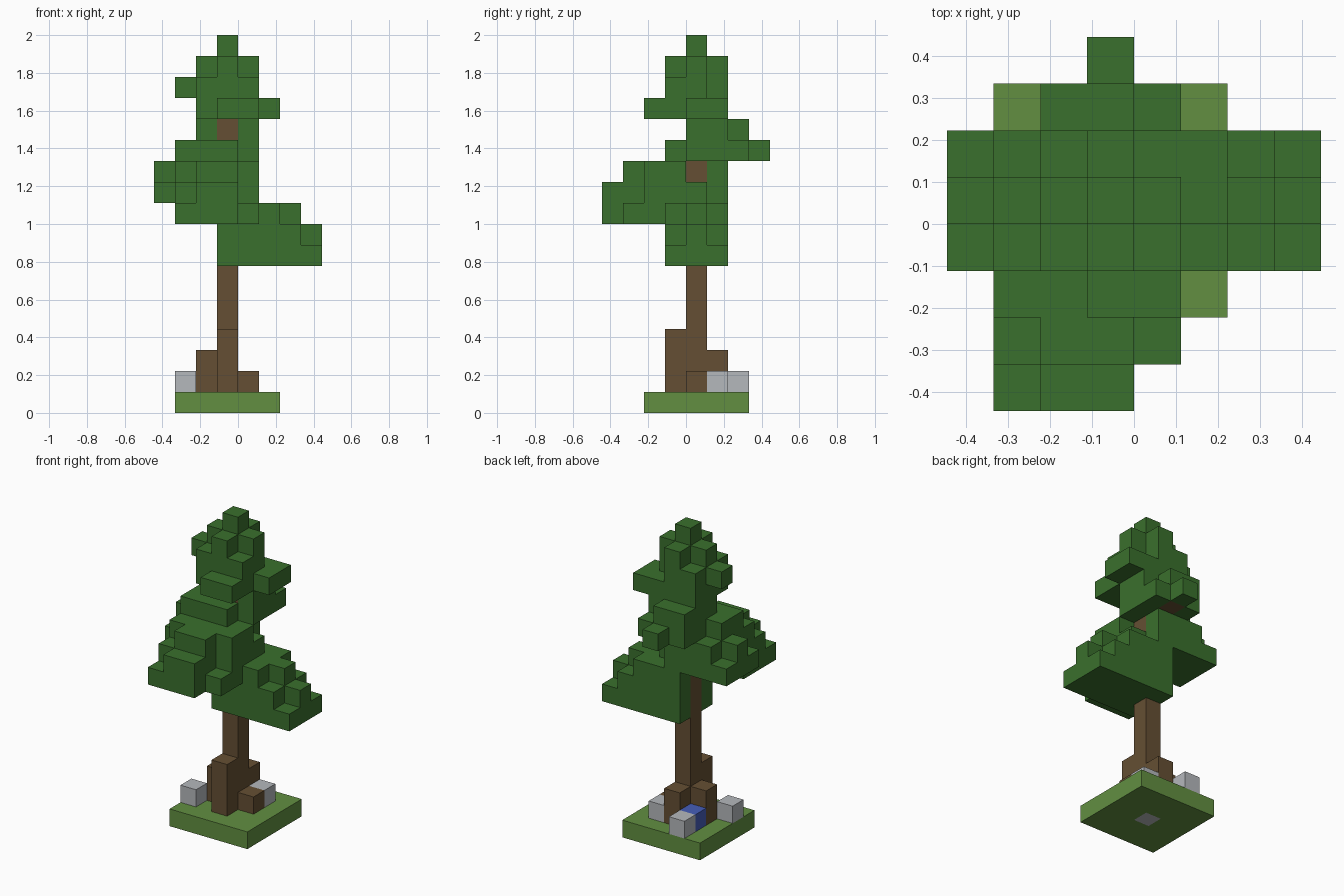
import bpy, bmesh
from mathutils import Vector

cube = bpy.data.objects.get("Cube")
if cube:
    bpy.data.objects.remove(cube, do_unlink=True)

UNIT = 1 / 9      # edge of one block
filled = {}       # block cell -> part name, first part wins
materials = {}    # part name -> material


def make_material(name, colour):
    mat = bpy.data.materials.new(name)
    mat.use_nodes = True
    mat.diffuse_color = (*colour, 1)
    bsdf = next(n for n in mat.node_tree.nodes if n.type == 'BSDF_PRINCIPLED')
    bsdf.inputs["Base Color"].default_value = (*colour, 1)
    bsdf.inputs["Roughness"].default_value = 0.9
    return mat


def fill(part, mat, *boxes):
    """Claim the free cells of boxes given as x0, x1, y0, y1, z0, z1."""
    materials[part] = mat
    for x0, x1, y0, y1, z0, z1 in boxes:
        for x in range(x0, x1):
            for y in range(y0, y1):
                for z in range(z0, z1):
                    filled.setdefault((x, y, z), part)


def build(part):
    """Make one mesh from the exposed block faces of a part."""
    bm = bmesh.new()
    for cell in [c for c, owner in filled.items() if owner == part]:
        centre = Vector(cell) + Vector((.5, .5, .5))
        for axis in range(3):
            for sign in (-1, 1):
                normal = Vector((0, 0, 0))
                normal[axis] = sign
                if tuple(int(a + b) for a, b in zip(cell, normal)) in filled:
                    continue
                u = Vector((0, 0, 0))
                u[(axis + 1) % 3] = .5
                v = normal.cross(u)
                mid = centre + normal / 2
                corners = (mid - u - v, mid + u - v, mid + u + v, mid - u + v)
                bm.faces.new([bm.verts.new(p * UNIT) for p in corners])
    bmesh.ops.remove_doubles(bm, verts=bm.verts, dist=UNIT / 100)
    bmesh.ops.dissolve_limit(bm, angle_limit=0.01, verts=bm.verts, edges=bm.edges)
    mesh = bpy.data.meshes.new(part)
    bm.to_mesh(mesh)
    bm.free()
    mesh.materials.append(materials[part])
    bpy.context.collection.objects.link(bpy.data.objects.new(part, mesh))


leaf = make_material("leaf green", (.042, .162, .026))
grass = make_material("grass green", (.122, .275, .053))
bark = make_material("bark brown", (.130, .078, .033))
stone = make_material("stone grey", (.462, .479, .503))
blue = make_material("blue", (.06, .11, .48))

# Ground: loose stones, one blue block, a buried stone and the grass slab
fill("stones", stone,
     (-3, -2, -1, 0, 1, 2), (0, 1, 1, 2, 1, 2), (-2, -1, 2, 3, 1, 2))
fill("buried_stone", stone, (-1, 0, 0, 1, 0, 1))
fill("blue_block", blue, (-2, -1, 1, 2, 1, 2))
fill("grass_base", grass, (-3, 2, -2, 3, 0, 1))

# Trunk with stepped roots and a short hidden branch
fill("trunk", bark, (-1, 0, 0, 1, 1, 16))
fill("roots", bark,
     (-1, 0, -1, 0, 1, 4), (-2, -1, 0, 1, 1, 3),
     (-1, 0, 1, 2, 1, 3), (0, 1, 0, 1, 1, 2))
fill("branch", bark, (-1, 0, 1, 3, 12, 13))

# Lowest foliage, reaching out along +x
fill("lower_foliage", leaf,
     (-1, 4, -1, 2, 7, 8), (-1, 3, -1, 2, 8, 9), (3, 4, 0, 1, 8, 9),
     (-1, 2, -1, 2, 9, 10), (2, 3, 0, 1, 9, 10))

# Foliage reaching out to the front and along -x
fill("front_foliage", leaf,
     (-3, 0, -4, -1, 9, 10), (0, 1, -3, -1, 9, 10),
     (-2, 0, -4, -3, 10, 11), (-3, 0, -3, -1, 10, 11),
     (0, 1, -2, 1, 10, 11), (-4, 0, -1, 2, 10, 11),
     (-2, 0, -3, -2, 11, 12), (-3, 1, -2, 0, 11, 12),
     (-4, -1, 0, 1, 11, 12), (-3, 0, 1, 2, 11, 12))

# Foliage reaching out to the back
fill("back_foliage", leaf,
     (-3, 0, -1, 1, 12, 13), (0, 1, 0, 3, 12, 13), (-2, 0, 1, 3, 12, 13),
     (-1, 0, 3, 4, 12, 13), (-2, 1, 0, 2, 13, 14), (-2, 0, 2, 3, 13, 14))

# Crown
fill("crown", leaf,
     (-1, 1, -2, -1, 14, 15), (-2, 1, -1, 2, 14, 15), (1, 2, 0, 2, 14, 15),
     (-2, 1, -1, 1, 15, 16), (-2, 0, 1, 2, 15, 16), (-3, -2, 0, 1, 15, 16),
     (-1, 0, -1, 2, 16, 17), (-2, 1, 0, 1, 16, 17), (-1, 0, 0, 1, 17, 18))

for part in materials:
    build(part)
